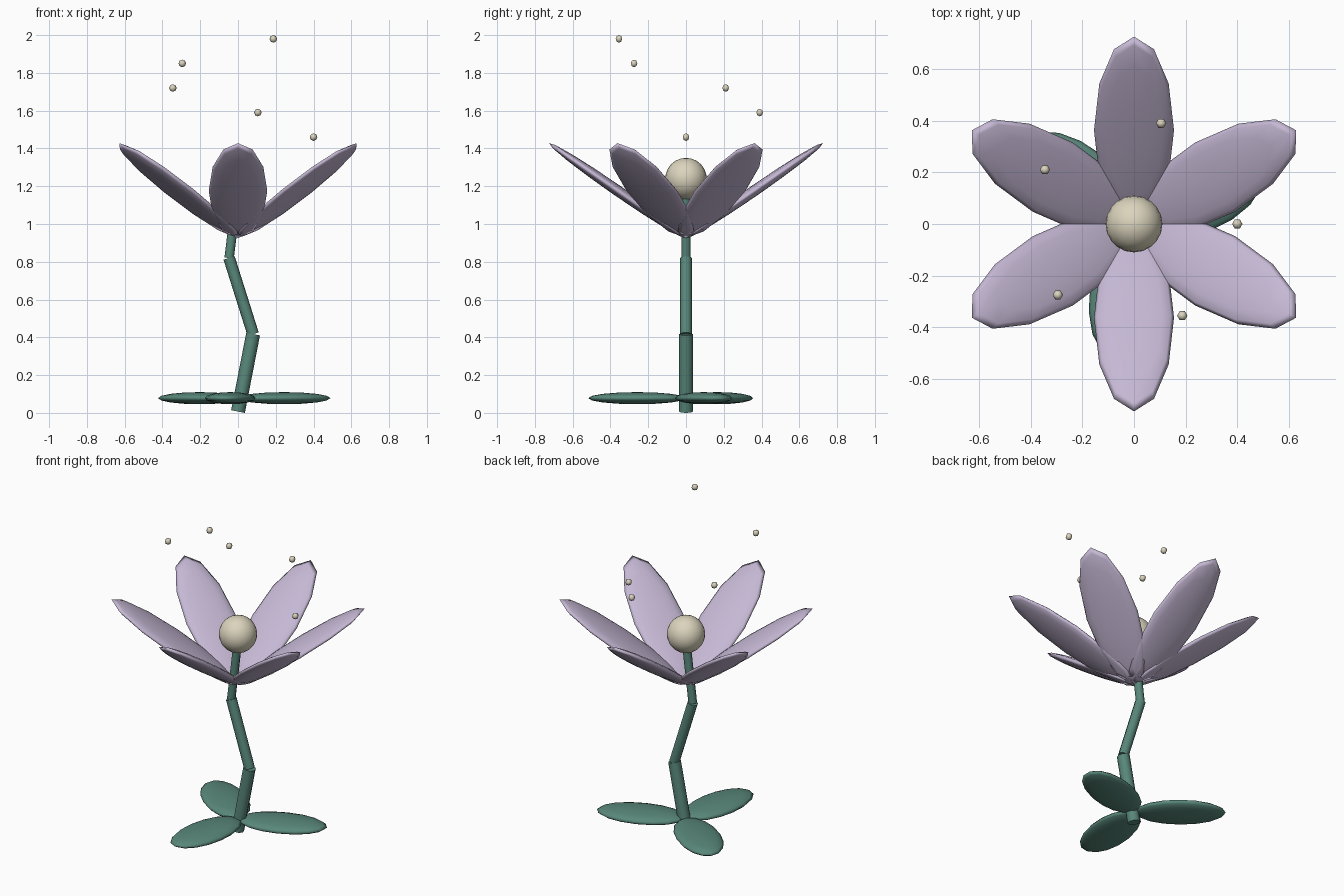
import bpy, math
from mathutils import Vector, Matrix

if "Cube" in bpy.data.objects:
    bpy.data.objects.remove(bpy.data.objects["Cube"])


def material(name, rgb):
    m = bpy.data.materials.new(name)
    m.diffuse_color = (*rgb, 1)
    m.use_nodes = True
    m.node_tree.nodes["Principled BSDF"].inputs["Base Color"].default_value = m.diffuse_color
    return m


lilac = material("lilac", (0.56, 0.48, 0.66))
green = material("stem_green", (0.10, 0.245, 0.195))
cream = material("cream", (0.71, 0.66, 0.51))


def finish(name, mat, angle):
    ob = bpy.context.object
    ob.name = name
    ob.data.materials.append(mat)
    bpy.ops.object.shade_smooth_by_angle(angle=math.radians(angle))
    return ob


def ellipsoid(name, mat, centre, scale, segs, rings, turn=0.0, tilt=0.0):
    """Stretched sphere: long axis x, tilted upward, then turned about z."""
    bpy.ops.mesh.primitive_uv_sphere_add(segments=segs, ring_count=rings, radius=1)
    ob = finish(name, mat, 180)
    ob.data.transform(Matrix.Translation(centre)
                      @ Matrix.Rotation(turn, 4, 'Z')
                      @ Matrix.Rotation(-tilt, 4, 'Y')
                      @ Matrix.Diagonal((*scale, 1)))
    return ob


def rod(name, mat, a, b, radius):
    a, b = Vector(a), Vector(b)
    d = b - a
    bpy.ops.mesh.primitive_cylinder_add(vertices=8, radius=radius, depth=d.length)
    ob = finish(name, mat, 50)
    ob.data.transform(Matrix.Translation((a + b) / 2)
                      @ Vector((0, 0, 1)).rotation_difference(d).to_matrix().to_4x4())


# Crooked stem in three thinning pieces
joints = [(0, 0, 0.007), (0.08, 0, 0.417), (-0.047, 0, 0.82), (0, 0, 1.2)]
for i, r in enumerate((0.037, 0.031, 0.025)):
    rod(f"stem_{i + 1}", green, joints[i], joints[i + 1], r)

# Three flat leaves at the base
for i in range(3):
    t = math.radians(21 + 120 * i)
    ellipsoid(f"leaf_{i + 1}", green, (0.262 * math.cos(t), 0.262 * math.sin(t), 0.078),
              (0.262, 0.13, 0.032), 16, 8, t)

# Six raised petals
for i in range(6):
    t = math.radians(30 + 60 * i)
    ellipsoid(f"petal_{i + 1}", lilac, (0.363 * math.cos(t), 0.363 * math.sin(t), 1.177),
              (0.441, 0.155, 0.029), 12, 8, t, math.radians(34.7))

# Round flower centre
ellipsoid("flower_centre", cream, (0, 0, 1.24), (0.11, 0.11, 0.11), 20, 12)

# Pollen grains spiralling upward
grains = [(0.40, 0, 1.46), (0.105, 0.39, 1.59), (-0.345, 0.21, 1.72),
          (-0.295, -0.275, 1.85), (0.187, -0.355, 1.98)]
for i, p in enumerate(grains):
    ellipsoid(f"pollen_{i + 1}", cream, p, (0.02, 0.02, 0.02), 6, 4, math.pi / 2)
